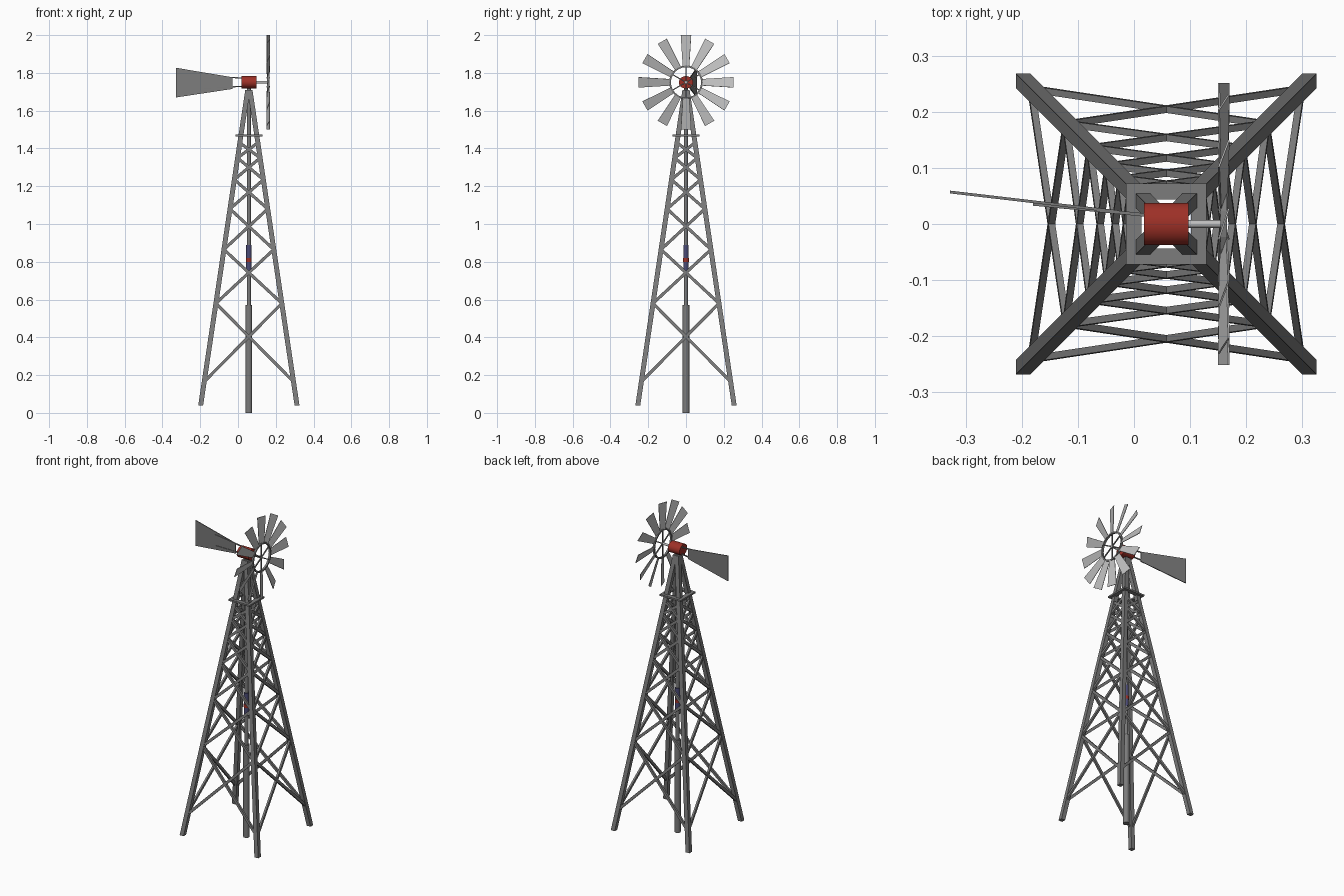
import bpy, bmesh, math
from mathutils import Vector, Matrix

if "Cube" in bpy.data.objects:
    bpy.data.objects.remove(bpy.data.objects["Cube"])

CX = 0.0575           # tower axis
HUB_X, HUB_Z = 0.16, 1.75


def material(name, rgb):
    m = bpy.data.materials.new(name)
    m.diffuse_color = (*rgb, 1)
    m.use_nodes = True
    m.node_tree.nodes["Principled BSDF"].inputs["Base Color"].default_value = m.diffuse_color
    return m


STEEL = material("steel grey", (0.20, 0.20, 0.20))
PALE = material("pale blade grey", (0.52, 0.52, 0.52))
RED = material("red", (0.34, 0.03, 0.02))
BLUE = material("blue", (0.07, 0.07, 0.18))


def finish(name, bm, mat, smooth=False):
    bmesh.ops.recalc_face_normals(bm, faces=bm.faces)
    me = bpy.data.meshes.new(name)
    bm.to_mesh(me)
    bm.free()
    me.materials.append(mat)
    ob = bpy.data.objects.new(name, me)
    bpy.context.collection.objects.link(ob)
    if smooth:
        bpy.ops.object.select_all(action='DESELECT')
        ob.select_set(True)
        bpy.context.view_layer.objects.active = ob
        bpy.ops.object.shade_smooth_by_angle(angle=math.radians(40))
    return ob


def loft(bm, a, b):
    """Closed solid between two matching loops of points."""
    va, vb = [bm.verts.new(p) for p in a], [bm.verts.new(p) for p in b]
    n = len(a)
    bm.faces.new(va)
    bm.faces.new(vb[::-1])
    for i in range(n):
        j = (i + 1) % n
        bm.faces.new((va[i], vb[i], vb[j], va[j]))


def bar(bm, p, q, w, d, side):
    """Rectangular bar from p to q; d is measured towards side."""
    p, q = Vector(p), Vector(q)
    u = (q - p).cross(Vector(side)).normalized()
    v = (q - p).cross(u).normalized()
    corners = [u * sx * w / 2 + v * sy * d / 2
               for sx, sy in ((-1, -1), (1, -1), (1, 1), (-1, 1))]
    loft(bm, [p + c for c in corners], [q + c for c in corners])


def tube(bm, p, q, r, n=12, r2=None):
    p, q = Vector(p), Vector(q)
    rot = (q - p).to_track_quat('Z', 'Y')
    ring = [rot @ Vector((math.cos(t), math.sin(t), 0))
            for t in (2 * math.pi * (i + .5) / n for i in range(n))]
    loft(bm, [p + c * r for c in ring], [q + c * (r2 or r) for c in ring])


def spread(z):
    """Distance of leg centre from the tower axis at height z."""
    return 0.255 + (0.006 - 0.255) * (z - 0.04) / (1.71 - 0.04)


# Four tapering legs
bm = bmesh.new()
for sx in (-1, 1):
    for sy in (-1, 1):
        loops = []
        for z in (0.04, 1.71):
            s = spread(z)
            loops.append([(CX + sx * s + a * .013, sy * s + b * .013, z)
                          for a, b in ((-1, -1), (1, -1), (1, 1), (-1, 1))])
        loft(bm, *loops)
finish("tower_legs", bm, STEEL)

# Crossed braces on all four sides
levels = (0.165, 0.58, 0.865, 1.08, 1.235, 1.35, 1.43)
bm = bmesh.new()
for k in range(4):
    rot = Matrix.Rotation(k * math.pi / 2, 3, 'Z')
    for lo, hi in zip(levels, levels[1:]):
        for s in (-1, 1):
            p = rot @ Vector((-s * spread(lo), -spread(lo) - .004, lo))
            q = rot @ Vector((s * spread(hi), -spread(hi) - .004, hi))
            off = Vector((CX, 0, 0))
            bar(bm, p + off, q + off, 0.016, 0.012, rot @ Vector((0, -1, 0)))
finish("cross_braces", bm, STEEL)

# Square platform frame with an open middle
bm = bmesh.new()
o, i = 0.072, 0.044
m = (o + i) / 2
for s in (-1, 1):
    bar(bm, (CX - o, s * m, 1.468), (CX + o, s * m, 1.468), o - i, 0.01, (0, 0, 1))
    bar(bm, (CX + s * m, -i, 1.468), (CX + s * m, i, 1.468), o - i, 0.01, (0, 0, 1))
finish("platform", bm, STEEL)

# Pump pipe in the middle
for name, z0, z1, r, mat in (("well_pipe", 0, 0.57, 0.018, STEEL),
                             ("pump_rod", 0.57, 1.73, 0.011, STEEL),
                             ("pump_sleeve", 0.755, 0.89, 0.0145, BLUE),
                             ("pump_band", 0.80, 0.82, 0.0155, RED)):
    bm = bmesh.new()
    tube(bm, (CX, 0, z0), (CX, 0, z1), r, 16)
    finish(name, bm, mat, True)

# Red gearbox drum
bm = bmesh.new()
tube(bm, (0.018, 0, 0), (0.097, 0, 0), 0.038, 24)
for v in bm.verts:
    v.co.z = HUB_Z + v.co.z * 0.87
finish("gearbox", bm, RED, True)

# Drive shaft
bm = bmesh.new()
tube(bm, (0.097, 0, HUB_Z), (HUB_X + .004, 0, HUB_Z), 0.007, 12)
finish("drive_shaft", bm, PALE, True)


def around(t, r, x=0.0):
    return Vector((HUB_X + x, r * math.cos(t), HUB_Z + r * math.sin(t)))


# Wheel rim and spokes
bm = bmesh.new()
N = 24
sect = ((-.006, .080), (.006, .080), (.006, .089), (-.006, .089))
rings = [[bm.verts.new(around(2 * math.pi * k / N, r, x)) for x, r in sect]
         for k in range(N)]
for k in range(N):
    a, b = rings[k], rings[(k + 1) % N]
    for j in range(4):
        bm.faces.new((a[j], b[j], b[(j + 1) % 4], a[(j + 1) % 4]))
for k in range(6):
    t = math.pi / 3 * k + math.pi / 6
    bar(bm, around(t, 0), around(t, 0.083), 0.006, 0.006, (1, 0, 0))
finish("wheel_rim", bm, STEEL)

# Twelve pitched blades
bm = bmesh.new()
pitch = math.radians(18)
for k in range(12):
    t = math.pi / 6 * k
    tan = Vector((0, -math.sin(t), math.cos(t)))
    chord = tan * math.cos(pitch) - Vector((math.sin(pitch), 0, 0))
    normal = Vector((math.cos(pitch), 0, 0)) + tan * math.sin(pitch)
    loops = []
    for r, w in ((0.084, 0.018), (0.251, 0.029)):
        loops.append([around(t, r) + chord * a * w + normal * b * .0015
                      for a, b in ((-1, -1), (1, -1), (1, 1), (-1, 1))])
    loft(bm, *loops)
finish("wheel_blades", bm, PALE)


def tail_y(x):
    return 0.057 - 0.117 * (x + 0.328)


# Tail vane
bm = bmesh.new()
outline = ((-.328, 1.67), (-.03, 1.715), (-.03, 1.777), (-.328, 1.827))
loft(bm, [(x, tail_y(x) - .0025, z) for x, z in outline],
     [(x, tail_y(x) + .0025, z) for x, z in outline])
finish("tail_vane", bm, STEEL)

# Tail rods
bm = bmesh.new()
for z0, z1 in ((1.787, 1.772), (1.713, 1.73)):
    bar(bm, (-.18, tail_y(-.18) - .004, 1.75 + (z0 - 1.75) * .9),
        (.035, tail_y(.035), z1), 0.006, 0.006, (0, 1, 0))
finish("tail_rods", bm, STEEL)
